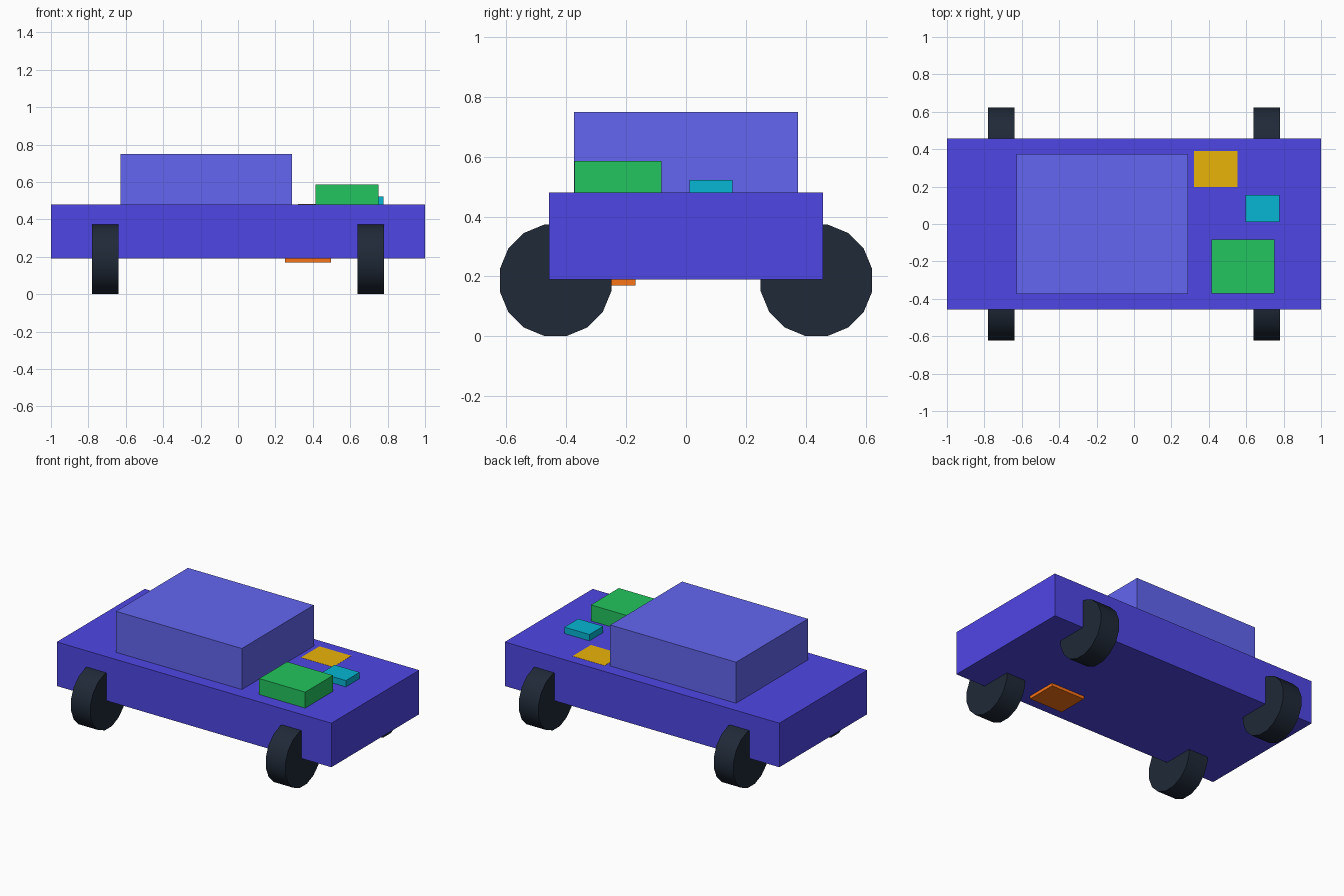
import bpy
import math

if "Cube" in bpy.data.objects:
    bpy.data.objects.remove(bpy.data.objects["Cube"])


def material(name, hex_code):
    # Convert display colour to linear
    rgb = [int(hex_code[i:i + 2], 16) / 255 for i in (0, 2, 4)]
    lin = [c / 12.92 if c <= 0.04045 else ((c + 0.055) / 1.055) ** 2.4 for c in rgb]
    mat = bpy.data.materials.new(name)
    mat.diffuse_color = (*lin, 1)
    mat.use_nodes = True
    mat.node_tree.nodes["Principled BSDF"].inputs["Base Color"].default_value = mat.diffuse_color
    return mat


def box(name, x, y, z, mat):
    # Axis-aligned box from (min, max) ranges
    bpy.ops.mesh.primitive_cube_add(size=1, location=[sum(r) / 2 for r in (x, y, z)])
    ob = bpy.context.object
    ob.name = name
    ob.scale = [r[1] - r[0] for r in (x, y, z)]
    bpy.ops.object.transform_apply(location=False, rotation=False, scale=True)
    ob.data.materials.append(mat)
    return ob


def wheel(name, x, y, mat):
    # 16-sided wheel, axle along x, resting on a flat side
    bpy.ops.mesh.primitive_cylinder_add(vertices=16, radius=0.19, depth=0.142,
                                        location=(x, y, 0.187))
    ob = bpy.context.object
    ob.name = name
    ob.rotation_euler = (math.radians(11.25), math.radians(90), 0)
    ob.rotation_mode = 'XYZ'
    # Spin about own axis first, then lay the axle along x
    ob.rotation_euler = (0, math.radians(90), 0)
    for v in ob.data.vertices:
        a = math.pi / 16
        px, py = v.co.x, v.co.y
        v.co.x = px * math.cos(a) - py * math.sin(a)
        v.co.y = px * math.sin(a) + py * math.cos(a)
    bpy.ops.object.shade_smooth_by_angle(angle=math.radians(30))
    ob.data.materials.append(mat)


# Body and cabin
box("body", (-1, 1), (-0.457, 0.457), (0.19, 0.48), material("body_blue", "4f46e5"))
box("cabin", (-0.627, 0.29), (-0.374, 0.374), (0.48, 0.75), material("cabin_blue", "6366f1"))

# Four wheels
rubber = material("rubber", "1f2937")
for x, end in ((-0.71, "rear"), (0.71, "front")):
    for y, side in ((-0.436, "right"), (0.436, "left")):
        wheel(f"{end}_{side}_wheel", x, y, rubber)

# Components on the hood and under the floor
box("engine_block", (0.415, 0.75), (-0.372, -0.082), (0.48, 0.585), material("green", "22c55e"))
box("battery", (0.595, 0.777), (0.012, 0.155), (0.48, 0.522), material("cyan", "06b6d4"))
box("fuse_panel", (0.32, 0.553), (0.198, 0.39), (0.44, 0.481), material("yellow", "eab308"))
box("oil_pan", (0.25, 0.497), (-0.373, -0.168), (0.17, 0.20), material("orange", "f97316"))
